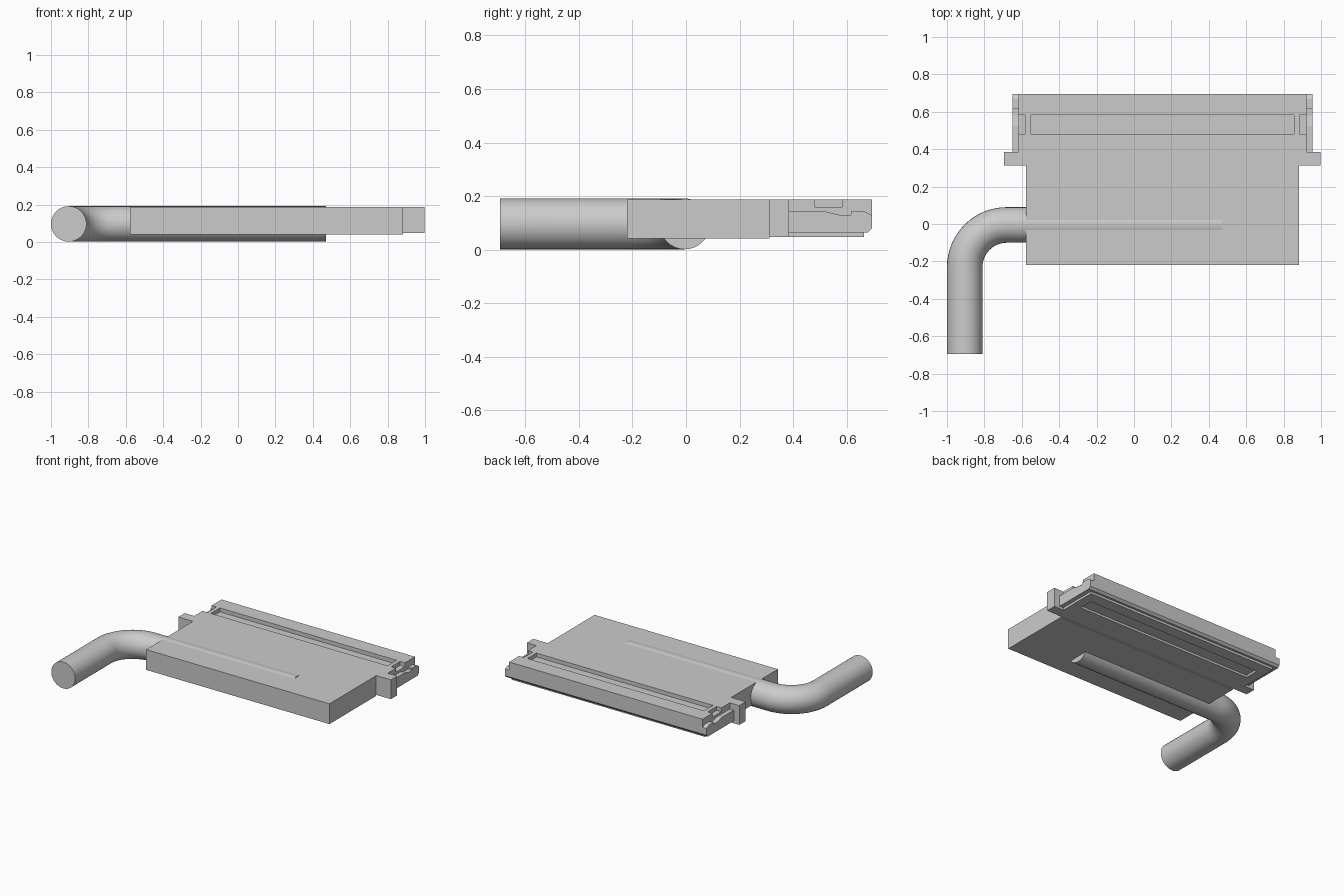
import bpy, bmesh, math

if "Cube" in bpy.data.objects:
    bpy.data.objects.remove(bpy.data.objects["Cube"])

CX = 0.152          # plate symmetry plane
TOP = 0.187


def extrude_profile(name, profile, x0, x1):
    """Closed (y, z) outline swept along x."""
    bm = bmesh.new()
    face = bm.faces.new([bm.verts.new((x0, y, z)) for y, z in profile])
    new = bmesh.ops.extrude_face_region(bm, geom=[face])["geom"]
    verts = [v for v in new if isinstance(v, bmesh.types.BMVert)]
    bmesh.ops.translate(bm, verts=verts, vec=(x1 - x0, 0, 0))
    bmesh.ops.recalc_face_normals(bm, faces=bm.faces)
    mesh = bpy.data.meshes.new(name)
    bm.to_mesh(mesh)
    bm.free()
    obj = bpy.data.objects.new(name, mesh)
    bpy.context.collection.objects.link(obj)
    return obj


def box(name, x0, x1, y0, y1, z0, z1):
    return extrude_profile(name, [(y0, z0), (y1, z0), (y1, z1), (y0, z1)], x0, x1)


def cut(target, cutter):
    cutter.hide_render = True
    mod = target.modifiers.new("cut", "BOOLEAN")
    mod.operation = "DIFFERENCE"
    mod.solver = "EXACT"
    mod.object = cutter
    bpy.context.view_layer.objects.active = target
    bpy.ops.object.modifier_apply(modifier=mod.name)
    bpy.data.objects.remove(cutter)


# Main plate
box("main_plate", CX - 0.73, CX + 0.73, -0.22, 0.312, 0.041, TOP)

# Rear connector body with chamfered, raised back lip
connector = extrude_profile("connector_body", [
    (0.312, 0.048), (0.665, 0.048), (0.665, 0.065), (0.68, 0.065),
    (0.695, 0.08), (0.695, TOP), (0.312, TOP)], CX - 0.77, CX + 0.77)

# Long grooves on top and underside, short notches at the ends
cut(connector, box("top_groove", CX - 0.703, CX + 0.703, 0.48, 0.582, 0.159, 0.25))
cut(connector, box("bottom_groove", CX - 0.703, CX + 0.703, 0.48, 0.582, 0.0, 0.064))
for s in (-1, 1):
    a, b = sorted((CX + s * 0.732, CX + s * 0.85))
    cut(connector, box("end_notch", a, b, 0.48, 0.582, 0.159, 0.25))

# Stepped side rails and ears
rail = [(0.38, 0.065), (0.68, 0.065), (0.695, 0.08), (0.695, 0.129),
        (0.667, 0.142), (0.617, 0.142), (0.617, 0.129), (0.577, 0.129),
        (0.524, 0.142), (0.38, 0.142)]
for side, s in (("left", -1), ("right", 1)):
    a, b = sorted((CX + s * 0.77, CX + s * 0.802))
    extrude_profile(side + "_rail", rail, a, b)
    a, b = sorted((CX + s * 0.73, CX + s * 0.846))
    box(side + "_ear", a, b, 0.312, 0.385, 0.048, TOP)

# Bent pipe
R, Z, BEND = 0.095, 0.0965, 0.225
path = [(-0.905, -0.695)]
for i in range(17):
    t = math.pi - i * math.pi / 32
    path.append((-0.68 + BEND * math.cos(t), -0.23 + BEND * math.sin(t)))
path.append((0.47, -0.005))
curve = bpy.data.curves.new("bent_pipe", "CURVE")
curve.dimensions = "3D"
curve.bevel_depth = R
curve.bevel_resolution = 14
curve.use_fill_caps = True
spline = curve.splines.new("POLY")
spline.points.add(len(path) - 1)
for p, (x, y) in zip(spline.points, path):
    p.co = (x, y, Z, 1)
pipe = bpy.data.objects.new("bent_pipe", curve)
bpy.context.collection.objects.link(pipe)
bpy.ops.object.select_all(action="DESELECT")
pipe.select_set(True)
bpy.context.view_layer.objects.active = pipe
bpy.ops.object.convert(target="MESH")
bpy.ops.object.shade_smooth_by_angle(angle=math.radians(30))
